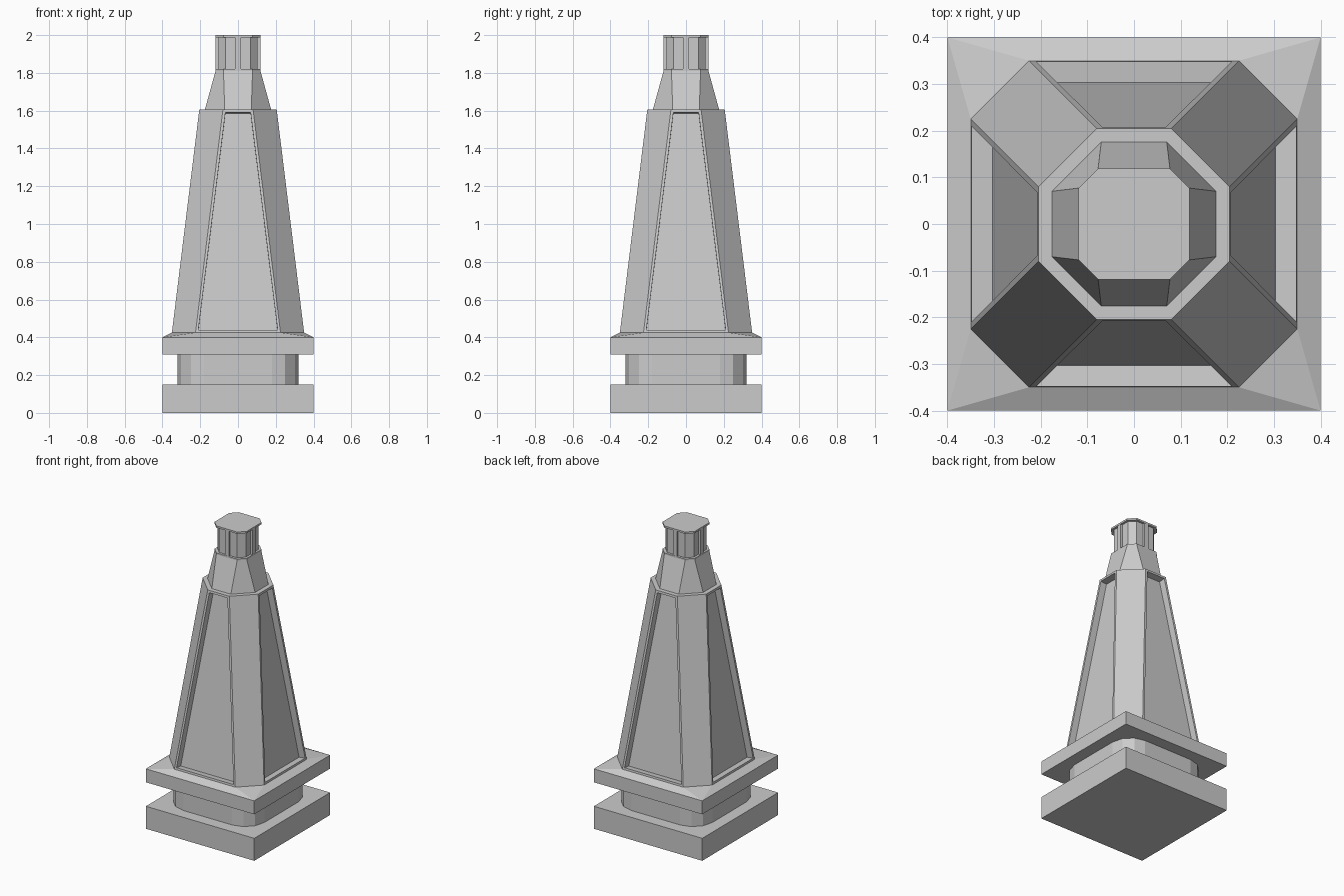
import bpy, bmesh, math

if "Cube" in bpy.data.objects:
    bpy.data.objects.remove(bpy.data.objects["Cube"])


def make_object(name, bm):
    bmesh.ops.recalc_face_normals(bm, faces=bm.faces)
    mesh = bpy.data.meshes.new(name)
    bm.to_mesh(mesh)
    bm.free()
    ob = bpy.data.objects.new(name, mesh)
    bpy.context.collection.objects.link(ob)
    return ob


def octagon(a, h, z):
    # chamfered square: flats at distance a, half length h
    return [(a, -h, z), (a, h, z), (h, a, z), (-h, a, z),
            (-a, h, z), (-a, -h, z), (-h, -a, z), (h, -a, z)]


def rounded_square(a, r, z, seg=3):
    pts = []
    for q in range(4):
        cx = (a - r) * (1 if q in (0, 3) else -1)
        cy = (a - r) * (1 if q in (0, 1) else -1)
        for i in range(seg + 1):
            t = math.pi / 2 * (q + i / seg)
            pts.append((cx + r * math.cos(t), cy + r * math.sin(t), z))
    return pts


def square(a, z):
    return [(a, -a, z), (a, a, z), (-a, a, z), (-a, -a, z)]


def loft(rings):
    bm = bmesh.new()
    loops = [[bm.verts.new(p) for p in ring] for ring in rings]
    n = len(loops[0])
    for lo, hi in zip(loops, loops[1:]):
        for i in range(n):
            j = (i + 1) % n
            bm.faces.new((lo[i], lo[j], hi[j], hi[i]))
    bm.faces.new(loops[0][::-1])
    bm.faces.new(loops[-1])
    bm.normal_update()
    return bm


# Square foot and rounded neck
make_object("foot", loft([square(0.4, 0), square(0.4, 0.15)]))
make_object("neck", loft([rounded_square(0.32, 0.14, 0.15),
                          rounded_square(0.32, 0.14, 0.31)]))

# Slab whose top slopes from a square to the octagon of the body
bm = bmesh.new()
for p in square(0.4, 0.31) + square(0.4, 0.40) + octagon(0.35, 0.225, 0.425):
    bm.verts.new(p)
bmesh.ops.convex_hull(bm, input=bm.verts)
make_object("slab", bm)

# Tapered body with a recessed panel on each main side
bm = loft([octagon(0.35, 0.225, 0.425), octagon(0.205, 0.08, 1.605)])
sides = [f for f in bm.faces
         if max(abs(f.normal.x), abs(f.normal.y)) > 0.9]
bmesh.ops.inset_individual(bm, faces=sides, thickness=0.02, depth=0)
bmesh.ops.inset_individual(bm, faces=sides, thickness=0, depth=-0.045)
make_object("body", bm)

# Shoulder, lantern core and thin cap as one stepped tower
make_object("lantern", loft([
    octagon(0.177, 0.07, 1.60), octagon(0.119, 0.077, 1.81),
    octagon(0.119, 0.077, 1.82), octagon(0.104, 0.066, 1.82),
    octagon(0.104, 0.066, 1.988), octagon(0.119, 0.077, 1.988),
    octagon(0.119, 0.077, 2.0)]))

# Upright bar in the middle of each main side of the lantern
for k in range(4):
    bm = bmesh.new()
    bmesh.ops.create_cube(bm, size=1)
    bmesh.ops.scale(bm, vec=(0.03, 0.03, 0.168), verts=bm.verts)
    bar = make_object("lantern_bar", bm)
    t = k * math.pi / 2
    bar.location = (0.103 * math.cos(t), 0.103 * math.sin(t), 1.904)
    bar.rotation_euler.z = t
